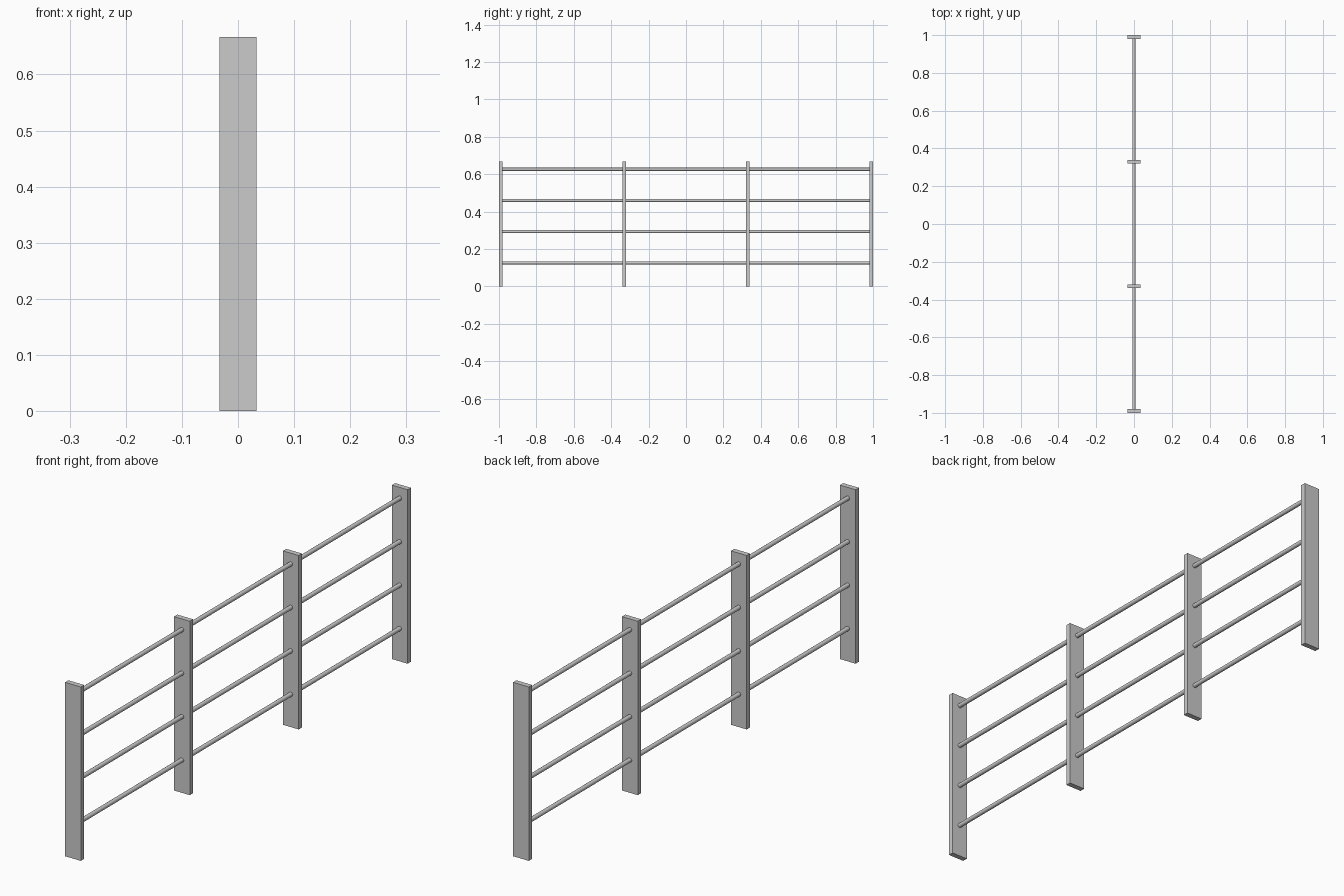
import bpy
import math

if "Cube" in bpy.data.objects:
    bpy.data.objects.remove(bpy.data.objects["Cube"])

grey = bpy.data.materials.new("light_grey_metal")
grey.diffuse_color = (0.6, 0.6, 0.6, 1)
grey.use_nodes = True
grey.node_tree.nodes["Principled BSDF"].inputs["Base Color"].default_value = grey.diffuse_color

HEIGHT, WIDTH, THICK = 0.667, 0.0667, 0.02
RAIL_RADIUS = 0.0083

# Flat upright posts
for i in range(4):
    bpy.ops.mesh.primitive_cube_add(size=1, location=(0, -0.99 + 0.66 * i, HEIGHT / 2))
    post = bpy.context.object
    post.name = f"post_{i + 1}"
    post.scale = (WIDTH, THICK, HEIGHT)
    bpy.ops.object.transform_apply(location=False, rotation=False, scale=True)
    post.data.materials.append(grey)

# Round rails running through the inner posts and ending inside the end posts
for i in range(4):
    bpy.ops.mesh.primitive_cylinder_add(
        vertices=16, radius=RAIL_RADIUS, depth=1.98,
        location=(0, 0, 0.126 + i / 6), rotation=(math.pi / 2, 0, 0))
    rail = bpy.context.object
    rail.name = f"rail_{i + 1}"
    rail.data.materials.append(grey)
    bpy.ops.object.shade_smooth_by_angle(angle=math.radians(40))
